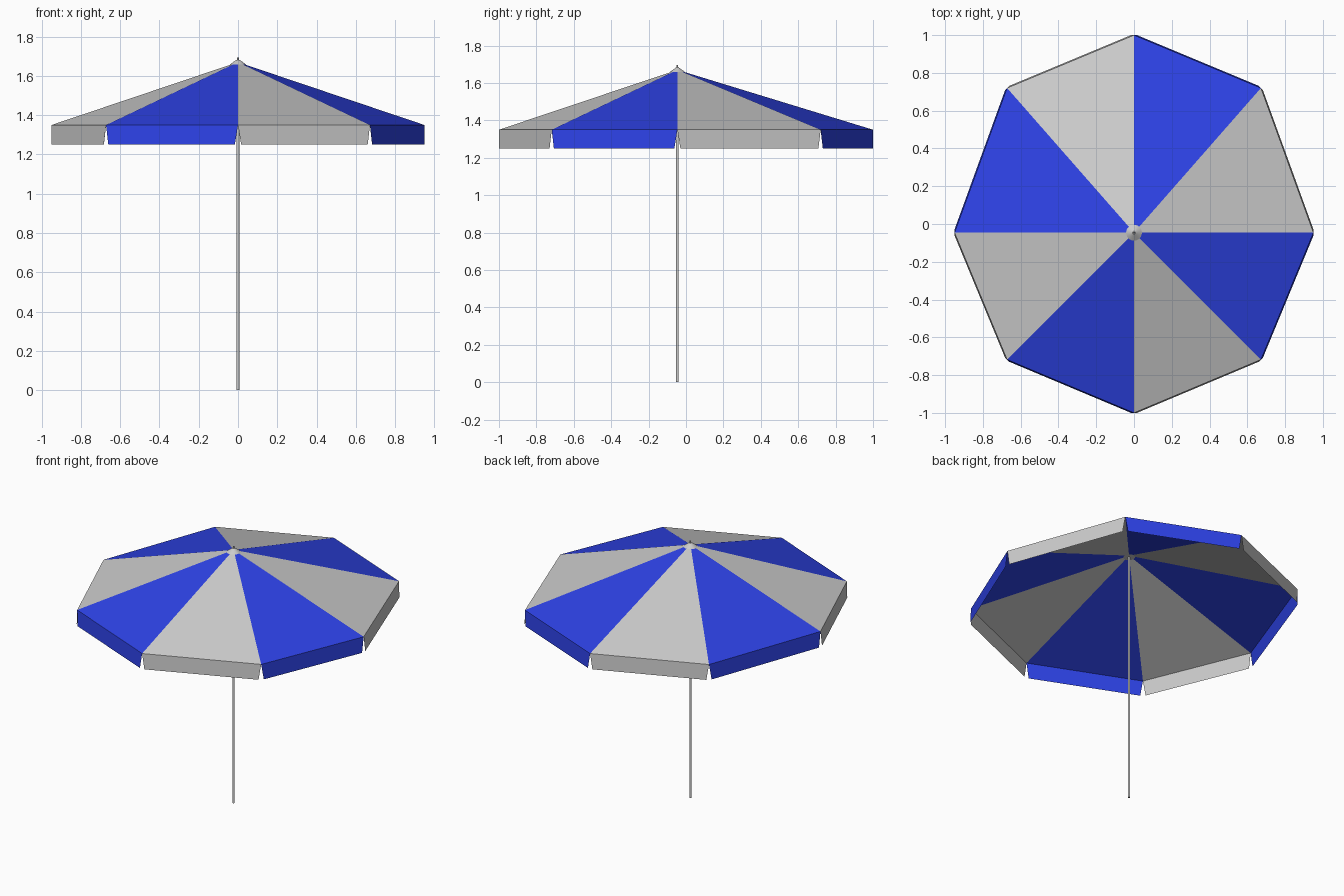
import bpy, bmesh
from mathutils import Vector

if "Cube" in bpy.data.objects:
    bpy.data.objects.remove(bpy.data.objects["Cube"])

CY = -0.046                       # pole axis in y
APEX_Z, EDGE_Z, HEM_Z = 1.67, 1.35, 1.25

blue = bpy.data.materials.new("blue_fabric")
blue.diffuse_color = (0.027, 0.055, 0.8, 1)
blue.use_nodes = True
blue.node_tree.nodes["Principled BSDF"].inputs["Base Color"].default_value = blue.diffuse_color
grey = bpy.data.materials.new("grey_fabric")
grey.diffuse_color = (0.8, 0.8, 0.8, 1)
grey.use_nodes = True
grey.node_tree.nodes["Principled BSDF"].inputs["Base Color"].default_value = grey.diffuse_color

# Canopy corners, counter-clockwise from the front tip
rim = [(0, -1), (0.672, -0.718), (0.95, CY), (0.672, 0.72),
       (0, 1), (-0.672, 0.72), (-0.95, CY), (-0.672, -0.718)]
rim = [Vector((x, y, EDGE_Z)) for x, y in rim]


def mesh_object(name, bm, mats=()):
    me = bpy.data.meshes.new(name)
    bm.to_mesh(me)
    bm.free()
    for m in mats:
        me.materials.append(m)
    ob = bpy.data.objects.new(name, me)
    bpy.context.collection.objects.link(ob)
    return ob


def cone(name, r1, r2, z1, z2, sides):
    bpy.ops.mesh.primitive_cone_add(vertices=sides, radius1=r1, radius2=r2,
                                    depth=z2 - z1, location=(0, CY, (z1 + z2) / 2))
    ob = bpy.context.object
    ob.name = name
    bpy.ops.object.shade_smooth_by_angle()
    return ob


# Canopy panels and the hanging valance flaps
top, flaps = bmesh.new(), bmesh.new()
apex = top.verts.new((0, CY, APEX_Z))
rim_verts = [top.verts.new(p) for p in rim]
for i in range(8):
    j = (i + 1) % 8
    top.faces.new((apex, rim_verts[i], rim_verts[j])).material_index = i % 2
    a, b = rim[i], rim[j]
    along = (b - a).normalized()
    out = Vector((along.y, -along.x, 0)) * 0.006
    drop = Vector((0, 0, HEM_Z - EDGE_Z)) + out
    pts = (a, a + along * 0.015 + drop, b - along * 0.015 + drop, b)
    flaps.faces.new([flaps.verts.new(p) for p in pts]).material_index = i % 2
mesh_object("canopy", top, (grey, blue))
mesh_object("valance", flaps, (grey, blue))

# Pole, cap and finial
cone("pole", 0.007, 0.007, 0, 1.66, 16)
cone("top_cap", 0.042, 0.008, 1.658, 1.682, 24)
cone("finial", 0.005, 0.004, 1.68, 1.695, 12)
